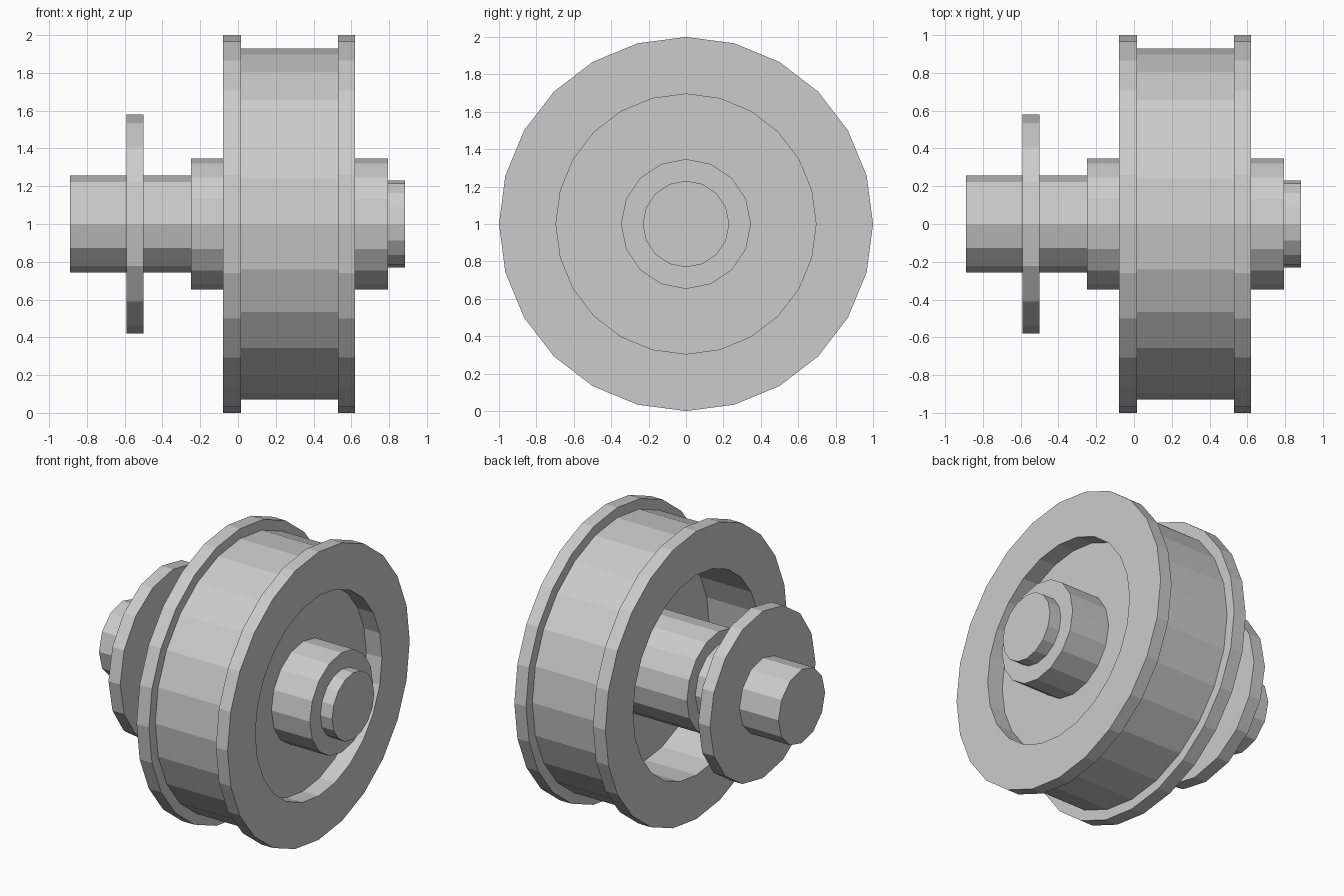
import bpy
import bmesh
from math import sin, cos, tau

if "Cube" in bpy.data.objects:
    bpy.data.objects.remove(bpy.data.objects["Cube"])

AXIS_Z = 1.0  # height of the wheel axis, which runs along x


def lathe(name, profile, sides, closed=False):
    """Spin (x, radius) points around the axle line; cap the ends unless closed."""
    bm = bmesh.new()
    rings = []
    for x, r in profile:
        rings.append([bm.verts.new((x, r * sin(tau * i / sides),
                                    AXIS_Z + r * cos(tau * i / sides)))
                      for i in range(sides)])
    pairs = list(zip(rings, rings[1:]))
    if closed:
        pairs.append((rings[-1], rings[0]))
    for a, b in pairs:
        for i in range(sides):
            j = (i + 1) % sides
            bm.faces.new((a[i], a[j], b[j], b[i]))
    if not closed:
        bm.faces.new(rings[0])
        bm.faces.new(rings[-1])
    bmesh.ops.recalc_face_normals(bm, faces=bm.faces)
    mesh = bpy.data.meshes.new(name)
    bm.to_mesh(mesh)
    bm.free()
    obj = bpy.data.objects.new(name, mesh)
    bpy.context.collection.objects.link(obj)
    return obj


def cylinder(name, x0, x1, r, sides):
    return lathe(name, [(x0, r), (x1, r)], sides)


# Flanged rim with a deep recess on the left and a shallow one on the right
lathe("wheel_rim", [
    (-0.08, 0.695), (-0.08, 1.0), (0.015, 1.0), (0.015, 0.93),
    (0.53, 0.93), (0.53, 1.0), (0.62, 1.0), (0.62, 0.695),
    (0.50, 0.695), (0.50, 0.30), (0.31, 0.30), (0.31, 0.695),
], 24, closed=True)

# Hub through the web
cylinder("hub", -0.25, 0.795, 0.347, 16)

# Axle ends and the collar disc
cylinder("axle_left", -0.89, -0.20, 0.256, 12)
cylinder("axle_tip_right", 0.75, 0.885, 0.231, 16)
cylinder("collar_disc", -0.59, -0.50, 0.58, 16)
